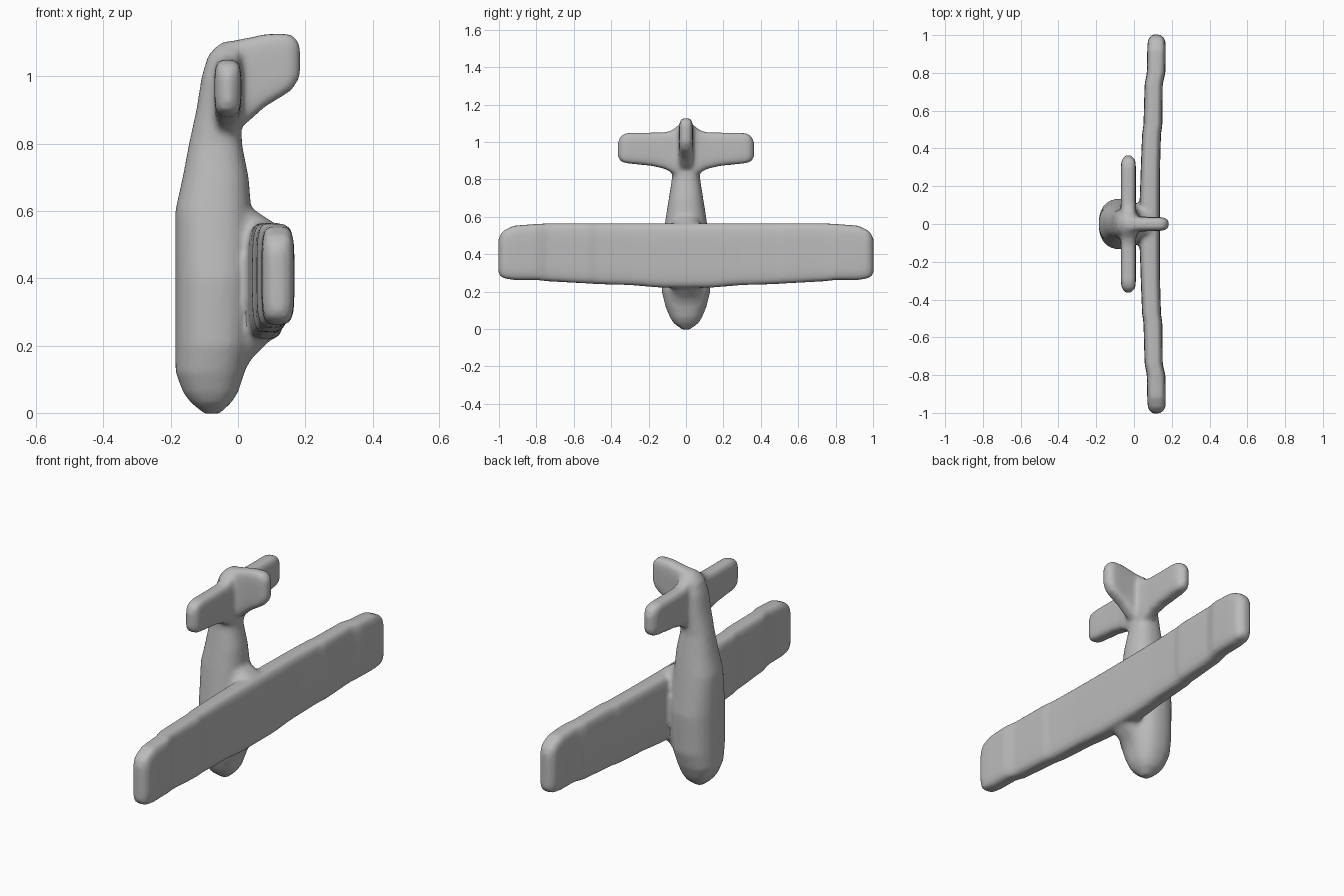
import bpy, math
from math import cos, sin, pi, copysign

grey = bpy.data.materials.new("plain grey")
grey.diffuse_color = (0.5, 0.5, 0.5, 1)


def loft(name, axis, rings, power, n=24):
    """Rings of (position, min a, max a, min b, max b) along an axis, rounded-box sections."""
    verts, faces = [], []
    for p, a0, a1, b0, b1 in rings:
        for i in range(n):
            t = 2 * pi * (i + 0.5) / n
            c, s = cos(t), sin(t)
            a = (a0 + a1) / 2 + (a1 - a0) / 2 * copysign(abs(c) ** power, c)
            b = (b0 + b1) / 2 + (b1 - b0) / 2 * copysign(abs(s) ** power, s)
            verts.append({"x": (p, a, b), "y": (a, p, b), "z": (a, b, p)}[axis])
    for r in range(len(rings) - 1):
        for i in range(n):
            j = (i + 1) % n
            faces.append((r * n + i, r * n + j, r * n + n + j, r * n + n + i))
    faces.append(tuple(range(n))[::-1])
    faces.append(tuple(range((len(rings) - 1) * n, len(rings) * n)))
    if axis == "y":
        faces = [f[::-1] for f in faces]
    mesh = bpy.data.meshes.new(name)
    mesh.from_pydata(verts, [], faces)
    mesh.materials.append(grey)
    obj = bpy.data.objects.new(name, mesh)
    bpy.context.collection.objects.link(obj)
    return obj


# Fuselage, nose down: z, x range, y half width
fuselage = loft("fuselage", "z", [
    (z, x0, x1, -w, w) for z, x0, x1, w in [
        (-0.003, -0.10, -0.055, 0.02), (0.03, -0.14, -0.02, 0.065),
        (0.06, -0.163, 0.0, 0.085), (0.12, -0.186, 0.02, 0.11),
        (0.20, -0.187, 0.04, 0.13), (0.40, -0.187, 0.05, 0.135),
        (0.60, -0.187, 0.04, 0.108), (0.70, -0.165, 0.032, 0.092),
        (0.80, -0.146, 0.012, 0.076), (0.90, -0.124, 0.01, 0.077),
        (1.00, -0.108, 0.01, 0.075), (1.06, -0.09, 0.0, 0.055),
        (1.085, -0.07, 0.0, 0.04), (1.105, -0.04, 0.0, 0.025)]], 0.85)

# Fairing between fuselage and wing
fairing = loft("wing_fairing", "x", [
    (-0.06, -0.11, 0.11, 0.06, 0.66), (0.0, -0.10, 0.10, 0.09, 0.65),
    (0.04, -0.095, 0.095, 0.16, 0.61), (0.10, -0.10, 0.10, 0.22, 0.57)], 0.7)

# Wing with slight upsweep: y distance, x range, z range, mirrored
half = [(0.12, 0.03, 0.138, 0.22, 0.565), (0.30, 0.036, 0.138, 0.235, 0.565),
        (0.48, 0.043, 0.143, 0.24, 0.565), (0.52, 0.05, 0.15, 0.243, 0.565),
        (0.74, 0.056, 0.152, 0.255, 0.565), (0.80, 0.068, 0.166, 0.262, 0.562),
        (0.92, 0.07, 0.168, 0.262, 0.553), (0.97, 0.073, 0.166, 0.27, 0.53),
        (0.99, 0.083, 0.155, 0.28, 0.51), (1.003, 0.10, 0.135, 0.30, 0.48)]
wing = loft("wing", "y", [(-h[0], *h[1:]) for h in reversed(half)] + half, 0.45)

# Tailplane, flared at the root
half = [(0.04, -0.07, 0.014, 0.82, 1.09), (0.075, -0.07, 0.012, 0.835, 1.062),
        (0.11, -0.07, 0.01, 0.855, 1.052), (0.18, -0.07, 0.01, 0.872, 1.05),
        (0.30, -0.07, 0.01, 0.884, 1.05), (0.335, -0.066, 0.008, 0.89, 1.042),
        (0.352, -0.056, -0.004, 0.90, 1.025), (0.364, -0.042, -0.018, 0.92, 1.0)]
tailplane = loft("tailplane", "y", [(-h[0], *h[1:]) for h in reversed(half)] + half, 0.5)

# Upright fin
fin = loft("tail_fin", "x", [
    (x, -w, w, z0, z1) for x, w, z0, z1 in [
        (-0.06, 0.045, 0.83, 1.09), (-0.02, 0.045, 0.83, 1.106),
        (0.03, 0.04, 0.865, 1.115), (0.08, 0.038, 0.91, 1.126),
        (0.13, 0.037, 0.94, 1.128), (0.16, 0.034, 0.96, 1.124),
        (0.176, 0.025, 0.985, 1.108), (0.185, 0.012, 1.0, 1.09)]], 0.5)

# Fuse the parts into one softly blended skin
bpy.ops.object.select_all(action="DESELECT")
for part in (fuselage, fairing, wing, tailplane, fin):
    part.select_set(True)
bpy.context.view_layer.objects.active = fuselage
bpy.ops.object.join()
airframe = bpy.context.view_layer.objects.active
airframe.name = "airframe"
skin = airframe.modifiers.new("fused skin", "REMESH")
skin.mode = "VOXEL"
skin.voxel_size = 0.011
skin.use_smooth_shade = True
soft = airframe.modifiers.new("soft joints", "SMOOTH")
soft.factor = 0.5
soft.iterations = 5
for m in list(airframe.modifiers):
    bpy.ops.object.modifier_apply(modifier=m.name)
bpy.ops.object.shade_smooth_by_angle(angle=math.radians(40))
